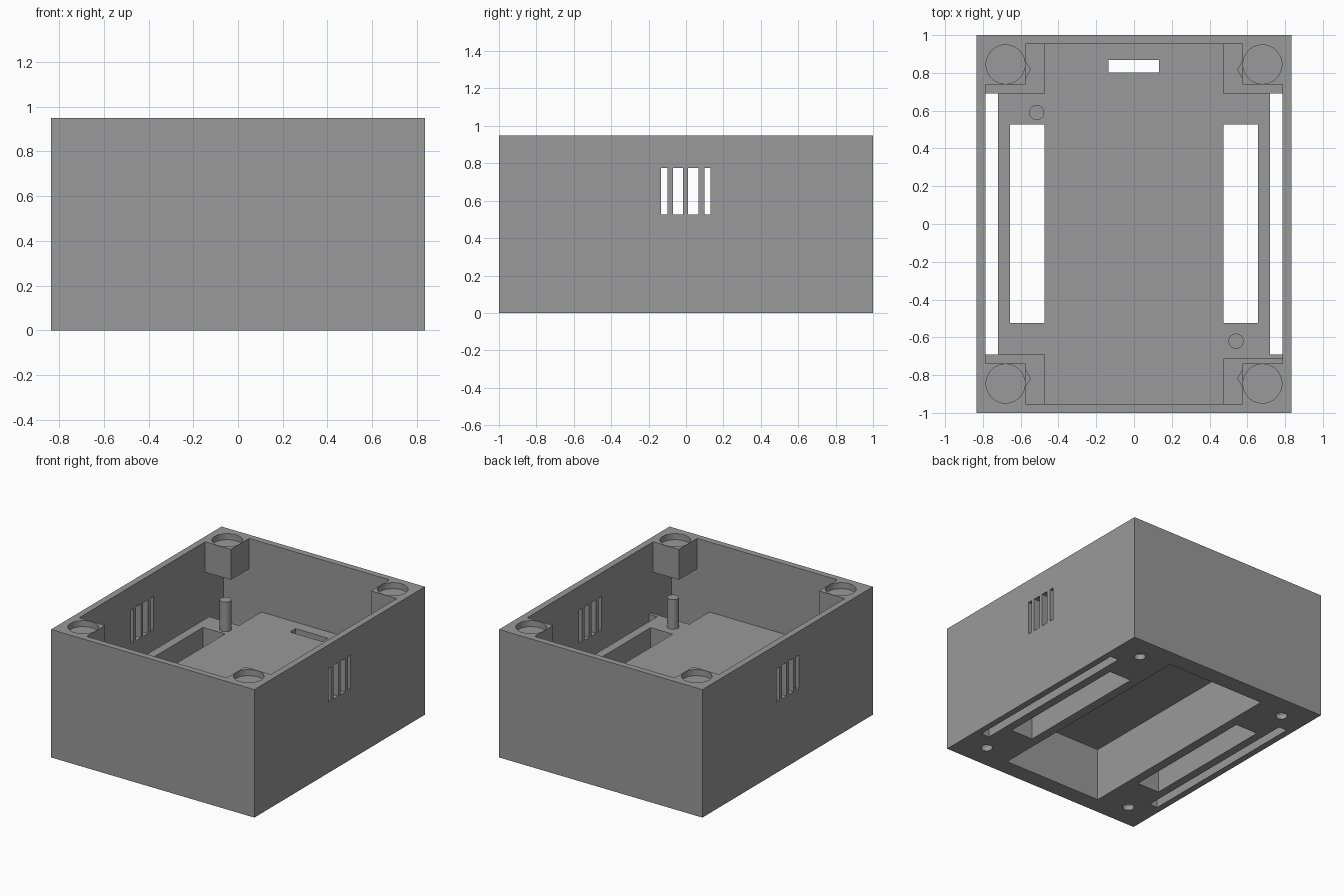
import bpy, math

if "Cube" in bpy.data.objects:
    bpy.data.objects.remove(bpy.data.objects["Cube"])

W, D, H = 0.835, 1.0, 0.95      # half width, half depth, height
IX, IY = 0.787, 0.953           # inner wall faces
DECK, WELL = 0.43, 0.08         # raised deck and corner well heights
SIGNS = [(sx, sy) for sx in (-1, 1) for sy in (-1, 1)]

plastic = bpy.data.materials.new("grey_plastic")
plastic.diffuse_color = (0.32, 0.32, 0.32, 1)
plastic.use_nodes = True
plastic.node_tree.nodes["Principled BSDF"].inputs["Base Color"].default_value = plastic.diffuse_color


def box(name, x0, x1, y0, y1, z0, z1):
    bpy.ops.mesh.primitive_cube_add(size=1, location=((x0 + x1) / 2, (y0 + y1) / 2, (z0 + z1) / 2))
    ob = bpy.context.object
    ob.name = name
    ob.scale = (abs(x1 - x0), abs(y1 - y0), z1 - z0)
    bpy.ops.object.transform_apply(location=True, rotation=True, scale=True)
    return ob


def cylinder(name, x, y, r, z0, z1, sides=48, turn=0.0):
    bpy.ops.mesh.primitive_cylinder_add(vertices=sides, radius=r, depth=z1 - z0,
                                        location=(x, y, (z0 + z1) / 2), rotation=(0, 0, turn))
    ob = bpy.context.object
    ob.name = name
    bpy.ops.object.transform_apply(location=True, rotation=True, scale=True)
    return ob


def combine(body, tool, operation):
    mod = body.modifiers.new("bool", "BOOLEAN")
    mod.operation, mod.solver, mod.object = operation, "EXACT", tool
    bpy.context.view_layer.update()
    mesh = bpy.data.meshes.new_from_object(body.evaluated_get(bpy.context.evaluated_depsgraph_get()))
    body.modifiers.clear()
    body.data = mesh
    bpy.data.objects.remove(tool)


def cut(body, tool):
    combine(body, tool, "DIFFERENCE")


# Outer case with the main cavity above the deck
case = box("enclosure", -W, W, -D, D, 0, H)
cut(case, box("cavity", -IX, IX, -IY, IY, DECK, 1.2))

# Battery bay on the underside
cut(case, box("battery_bay", -0.405, 0.405, -0.87, 0.87, -0.2, 0.395))

# Cable slot through the deck at the back
cut(case, box("cable_slot", -0.135, 0.132, 0.803, 0.868, 0.3, 0.6))

# Wide openings and narrow edge slots on each side, right through the base
for s in (-1, 1):
    cut(case, box("side_opening", s * 0.475, s * 0.657, -0.523, 0.527, -0.2, 0.6))
    cut(case, box("edge_slot", s * 0.72, s * IX, -0.69, 0.69, -0.2, 0.6))

# Deep corner wells with nut traps and bolt holes in their floors
for sx, sy in SIGNS:
    y_in = 0.715 if (sx, sy) == (1, -1) else 0.69
    cut(case, box("corner_well", sx * 0.475, sx * IX, sy * y_in, sy * IY, WELL, 0.6))
    x, y = sx * 0.634, sy * 0.817
    cut(case, cylinder("nut_trap", x, y, 0.085, 0.04, 0.3, 6, math.radians(30)))
    cut(case, cylinder("bolt_hole", x, y, 0.04, -0.2, 0.3, 32))

# Vents through both side walls
for y0, y1 in ((-0.133, -0.1), (-0.07, -0.015), (0.012, 0.066), (0.098, 0.13)):
    for s in (-1, 1):
        cut(case, box("vent", s * 0.7, s * 0.95, y0, y1, 0.525, 0.775))

# Corner blocks under the rim, each with a round shallow pocket
for sx, sy in SIGNS:
    combine(case, box("corner_block", sx * 0.575, sx * 0.81, sy * 0.738, sy * 0.975, 0.724, H), "UNION")
    cut(case, cylinder("round_pocket", sx * 0.68, sy * 0.845, 0.103, H - 0.045, 1.2, 64))

# Two locating pins standing on the deck
pins = [cylinder("locating_pin", x, y, 0.04, DECK - 0.01, 0.65, 32)
        for x, y in ((-0.515, 0.59), (0.54, -0.62))]

for ob in [case] + pins:
    ob.data.materials.clear()
    ob.data.materials.append(plastic)
    bpy.ops.object.select_all(action="DESELECT")
    ob.select_set(True)
    bpy.context.view_layer.objects.active = ob
    bpy.ops.object.shade_smooth_by_angle(angle=math.radians(30))
